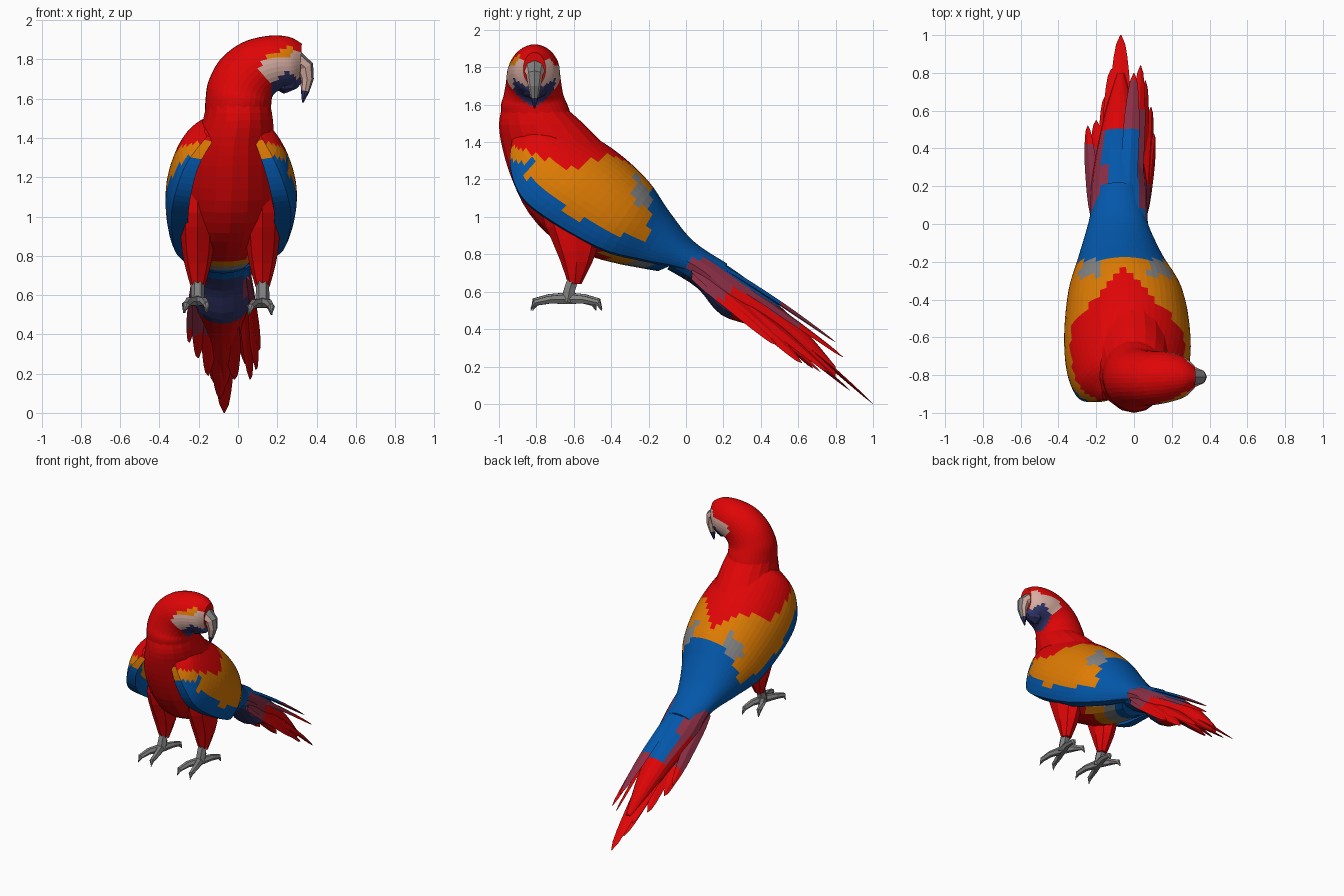
import bpy, bmesh, math
from mathutils import Vector as V

if "Cube" in bpy.data.objects:
    bpy.data.objects.remove(bpy.data.objects["Cube"])

# ---- materials: one per flat colour ----
COLOURS = [("red", (.74, .0015, .002)), ("orange", (.73, .20, .001)), ("blue", (.001, .095, .40)),
           ("navy", (.03, .035, .14)), ("maroon", (.26, .028, .06)), ("pale_skin", (.68, .42, .36)),
           ("grey", (.22, .22, .22))]
RED, ORANGE, BLUE, NAVY, MAROON, PALE, GREY = range(7)
MATS = []
for label, rgb in COLOURS:
    m = bpy.data.materials.new(label)
    m.diffuse_color = (*rgb, 1)
    m.use_nodes = True
    m.node_tree.nodes["Principled BSDF"].inputs["Base Color"].default_value = m.diffuse_color
    MATS.append(m)


def spline(rows, n):
    """Catmull-Rom interpolation of whole station rows."""
    out = []
    for i in range(len(rows) - 1):
        a, b, c, d = rows[max(i - 1, 0)], rows[i], rows[i + 1], rows[min(i + 2, len(rows) - 1)]
        for k in range(n):
            t = k / n
            out.append([.5 * (2 * q + (r - p) * t + (2 * p - 5 * q + 4 * r - s) * t * t
                              + (3 * q - p - 3 * r + s) * t ** 3) for p, q, r, s in zip(a, b, c, d)])
    return out + [list(rows[-1])]


def ring(p, q, side, n):
    """Ellipse with diameter p-q and half axis side."""
    c, h = (p + q) / 2, (q - p) / 2
    return [c + h * math.cos(2 * math.pi * k / n) + side * math.sin(2 * math.pi * k / n) for k in range(n)]


def loft(name, rings, rule):
    """Skin rings of points, cap both ends, colour faces by rule(centre, normal)."""
    bm = bmesh.new()
    vs = [[bm.verts.new(p) for p in r] for r in rings]
    n = len(rings[0])
    for a, b in zip(vs, vs[1:]):
        for k in range(n):
            bm.faces.new((a[k], a[(k + 1) % n], b[(k + 1) % n], b[k]))
    bm.faces.new(vs[0])
    bm.faces.new(vs[-1])
    bmesh.ops.recalc_face_normals(bm, faces=bm.faces)
    for f in bm.faces:
        f.material_index = rule(f.calc_center_median(), f.normal)
    me = bpy.data.meshes.new(name)
    bm.to_mesh(me)
    bm.free()
    for m in MATS:
        me.materials.append(m)
    ob = bpy.data.objects.new(name, me)
    bpy.context.collection.objects.link(ob)
    return ob


def tube(name, pts, radii, rule, n=8):
    """Tapered round tube along a path."""
    pts = [V(p) for p in pts]
    rings = []
    for i, (p, r) in enumerate(zip(pts, radii)):
        d = (pts[min(i + 1, len(pts) - 1)] - pts[max(i - 1, 0)]).normalized()
        u = d.cross(V((0, 1, 0)) if abs(d.y) < .8 else V((0, 0, 1))).normalized()
        rings.append(ring(p - u * r, p + u * r, d.cross(u) * r, n))
    return loft(name, rings, rule)


def plumage(c, n=None):
    """Colour bands of back and wings."""
    x = abs(c.x + .045)
    if c.y < -.22 - 1.12 * x and c.z > 1.34 - .38 * (c.y + .83):
        return RED
    if c.y < -.78 and -.28 < c.x < .255 and c.z < 1.3:
        return BLUE
    if c.z > max(1.2 - .85 * (c.y + .83), .95 - .385 * (c.y + .46)) and c.y < -.17 - .12 * x:
        return GREY if c.y > -.28 and .12 < x < .25 and c.z > 1.05 else ORANGE
    return BLUE


# ---- torso: cx, front y, front z, back y, back z, half width ----
torso = [(0, -.985, 1.58, -.64, 1.58, .165), (0, -1, 1.49, -.55, 1.5, .18),
         (-.02, -.98, 1.36, -.43, 1.38, .21), (-.03, -.93, 1.2, -.30, 1.25, .235),
         (-.035, -.84, 1.02, -.18, 1.09, .24), (-.05, -.69, .87, -.09, .96, .21),
         (-.07, -.45, .77, 0, .87, .17), (-.08, -.15, .71, .08, .81, .13)]


def torso_rule(c, n):
    if n.z > .1 and c.y > -.55:
        return plumage(c)
    if c.y > -.42 and c.z < .85:
        return ORANGE if c.y < -.3 else GREY if c.y < -.2 else BLUE
    return RED


def body_rings(rows, n):
    return [ring(V((x, fy, fz)), V((x, by, bz)), V((a, 0, 0)), n) for x, fy, fz, by, bz, a in rows]


loft("torso", body_rings(spline(torso, 3), 18), torso_rule)

# ---- tail base under the long feathers ----
tail = [(-.08, -.1, .72, .0, .87, .155), (-.08, .06, .62, .14, .79, .15), (-.08, .19, .475, .28, .70, .145),
        (-.08, .4, .4, .46, .56, .11), (-.075, .6, .27, .64, .39, .07), (-.07, .8, .14, .8, .2, .02)]


def tail_rule(c, n):
    if n.z > .3:
        if c.y > .5:
            return RED
        return BLUE if abs(c.x + .07) < .085 or c.y < .08 else MAROON
    if c.y < .25 and c.z < .69 - .7 * c.y:
        return NAVY if n.z < -.4 and c.z < .68 else BLUE
    if c.z > .7 and c.y < .02:
        return BLUE
    return MAROON if c.y < .25 else RED


loft("tail_base", body_rings(spline(tail, 4), 16), tail_rule)

# ---- tail feathers: root, tip, half width, roll, y where blue ends, y where maroon ends ----
feathers = [((-.08, .05, .80), (-.07, 1.0, .0), .06, 0, .5, .52), ((-.035, .05, .82), (.0, .8, .33), .045, .2, .5, .74),
            ((-.12, .05, .79), (-.12, .82, .15), .05, -.3, .42, .5), ((-.13, .1, .72), (-.15, .68, .19), .055, -.6, .2, .42),
            ((-.19, .05, .70), (-.2, .55, .28), .055, -.8, .05, .42), ((-.21, .03, .72), (-.245, .52, .36), .05, -.9, .05, .4),
            ((.0, .05, .78), (.035, .84, .25), .045, .5, .25, .6), ((.02, .05, .73), (.06, .76, .17), .05, .8, .05, .25),
            ((.05, .03, .73), (.09, .62, .22), .055, 1, .0, .2), ((.05, .03, .69), (.105, .48, .32), .05, 1, .0, .15),
            ((-.05, .15, .64), (-.02, .72, .17), .05, .4, .0, .2), ((-.1, .15, .62), (-.09, .88, .07), .05, -.2, .0, .2)]
for i, (a, b, w, roll, y1, y2) in enumerate(feathers):
    a, b = V(a), V(b)
    u = V((math.cos(roll), 0, -math.sin(roll)))
    side = (b - a).normalized().cross(u).normalized() * .012
    rings = []
    for t, s in ((0, .6), (.15, .9), (.3, 1), (.4, 1), (.5, 1), (.6, .98), (.7, .9), (.8, .75), (.88, .6), (.95, .4), (1, .05)):
        c = a.lerp(b, t) + V((0, 0, .015 * math.sin(math.pi * t)))
        rings.append(ring(c - u * w * s, c + u * w * s, side * s, 4))
    loft(f"tail_feather_{i + 1}", rings,
         lambda c, n: BLUE if c.y < y1 else MAROON if c.y < y2 else RED)

# ---- folded wings: cx, half width, upper y z, lower y z ----
wing = [(-.02, .15, -.82, 1.5, -.93, 1.41), (-.035, .25, -.72, 1.53, -.94, 1.27), (-.035, .315, -.55, 1.46, -.88, 1.11),
        (-.035, .335, -.36, 1.34, -.72, .98), (-.045, .305, -.2, 1.19, -.45, .83), (-.07, .225, -.09, 1.03, -.22, .77),
        (-.085, .155, .04, .87, .0, .72), (-.085, .12, .22, .75, .16, .62)]
for s, label in ((-1, "left"), (1, "right")):
    rings = []
    for cx, hw, uy, uz, ly, lz in spline(wing, 5):
        arc = []
        for k in range(19):
            t = 2 * k / 18
            e = (1 - math.cos(t)) / (1 - math.cos(2))
            arc.append((math.sin(t) * hw * s, uy + (ly - uy) * e, uz + (lz - uz) * e))
        rings.append([V((cx + x, y, z)) for x, y, z in arc]
                     + [V((cx + x * .72, y, z - .01)) for x, y, z in arc[::-1]])
    loft(f"{label}_wing", rings, plumage)

# ---- head turned to the side: outer x z, inner x z, half depth, centre y ----
head = [(-.17, 1.5, .165, 1.5, .19, -.79), (-.165, 1.6, .17, 1.58, .18, -.81), (-.15, 1.69, .175, 1.61, .16, -.815),
        (-.09, 1.80, .19, 1.63, .148, -.815), (.02, 1.885, .205, 1.64, .142, -.815), (.15, 1.92, .235, 1.65, .132, -.81),
        (.26, 1.915, .28, 1.66, .105, -.81), (.325, 1.88, .315, 1.70, .06, -.81)]


def head_rule(c, n):
    if c.x > .17 and c.z < 1.745 - .9 * abs(c.x - .25):
        return NAVY
    top = 1.805 if c.x < .26 else 1.84
    if c.x > .1 + .8 * abs(c.z - 1.76) and c.z < top and c.z > 1.65 and abs(c.y + .81) > .03:
        return PALE
    if .14 < c.x < .275 and top <= c.z < 1.81 + .5 * (c.x - .14) and c.y < -.83:
        return ORANGE
    return RED


loft("head", [ring(V((ox, y, oz)), V((ix, y, iz)), V((0, d, 0)), 36)
              for ox, oz, ix, iz, d, y in spline(head, 5)], head_rule)

# ---- beak ----
tube("upper_beak", [(.25, -.81, 1.77), (.31, -.81, 1.785), (.342, -.81, 1.76), (.352, -.81, 1.70), (.342, -.81, 1.64), (.33, -.81, 1.58)],
     [.06, .058, .045, .034, .022, .004],
     lambda c, n: NAVY if c.z < 1.65 else GREY if n.x > .6 else PALE)
tube("lower_beak", [(.18, -.81, 1.70), (.24, -.81, 1.70), (.29, -.81, 1.69), (.315, -.81, 1.67)],
     [.045, .075, .055, .02], lambda c, n: NAVY)

# ---- legs and feet: two toes forward, two back ----
for label, x, fz in (("left", -.205, .555), ("right", .125, .545)):
    rows = [(-.64, 1.2, .03, .1), (-.6, 1.02, .085, .17), (-.59, .88, .085, .13), (-.585, .76, .068, .085), (-.595, .64, .035, .035)]
    loft(f"{label}_thigh", [ring(V((x - w, y, z)), V((x + w, y, z)), V((0, d, 0)), 8)
                            for y, z, w, d in spline(rows, 2)], lambda c, n: RED)
    tube(f"{label}_shank", [(x, -.595, .69), (x, -.62, .62), (x, -.635, fz)], [.034, .034, .038], lambda c, n: GREY, 6)
    for i, (dx, ty) in enumerate(((-.06, -.82), (.045, -.83), (-.065, -.48), (.04, -.45))):
        my = (ty - .635) / 2
        tube(f"{label}_toe_{i + 1}", [(x, -.635, fz + .015), (x + dx * .7, my, fz + .012),
                                      (x + dx, ty * .8 + my * .2, fz - .005), (x + dx * 1.1, ty, fz - .045)],
             [.03, .023, .018, .003], lambda c, n: GREY, 6)
